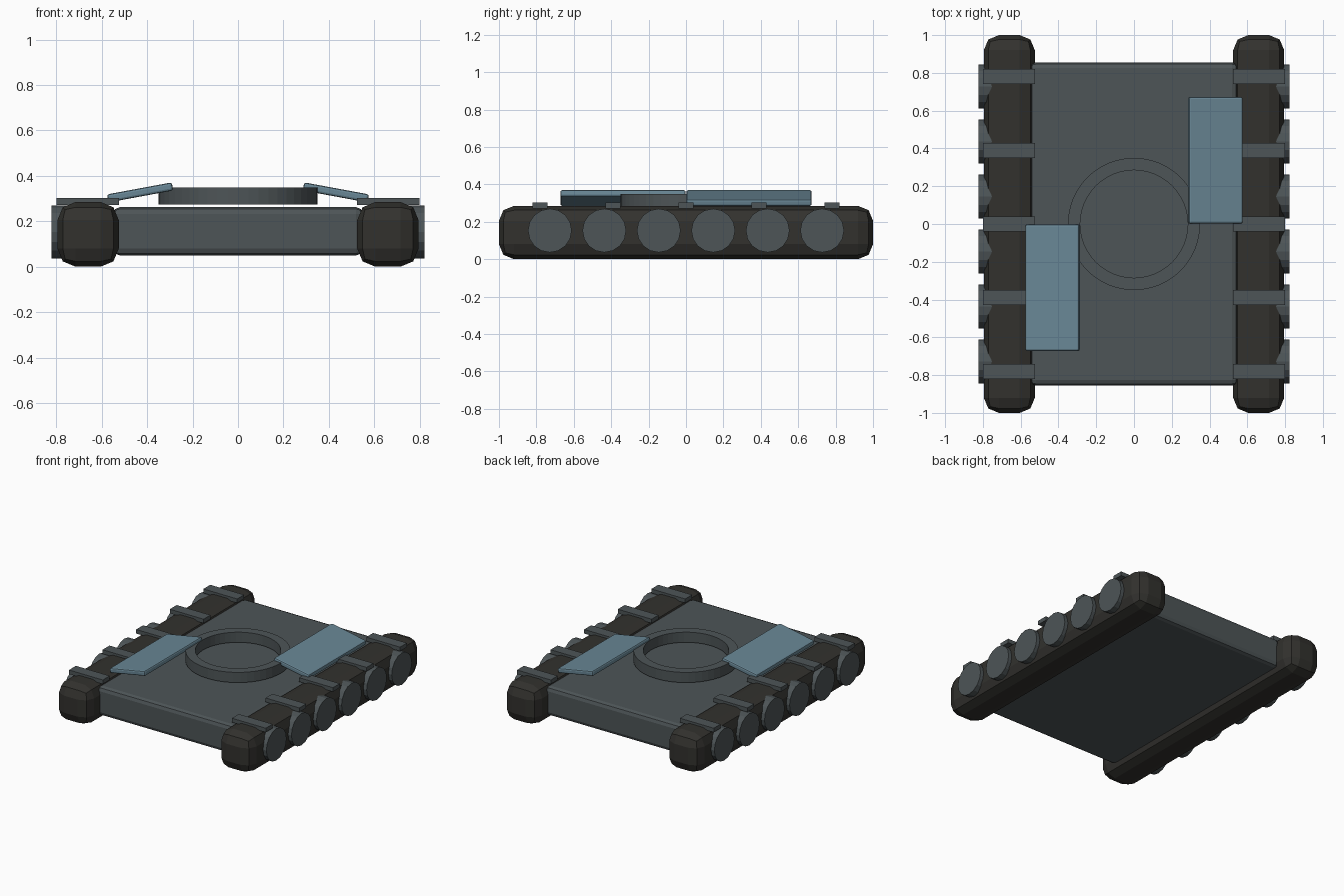
import bpy, bmesh, math
from mathutils import Matrix

if "Cube" in bpy.data.objects:
    bpy.data.objects.remove(bpy.data.objects["Cube"])


def material(name, rgb):
    m = bpy.data.materials.new(name)
    m.diffuse_color = (*rgb, 1)
    m.use_nodes = True
    m.node_tree.nodes["Principled BSDF"].inputs["Base Color"].default_value = m.diffuse_color
    return m


HULL = material("hull_grey", (0.075, 0.09, 0.095))
TRACK = material("track_dark", (0.032, 0.031, 0.027))
BLUE = material("panel_blue", (0.14, 0.24, 0.30))


def finish(name, bm, mat):
    me = bpy.data.meshes.new(name)
    bmesh.ops.recalc_face_normals(bm, faces=bm.faces)
    bm.to_mesh(me)
    bm.free()
    me.materials.append(mat)
    ob = bpy.data.objects.new(name, me)
    bpy.context.collection.objects.link(ob)
    return ob


def box(name, size, loc, mat, bevel=0, segments=2, tilt=0):
    bm = bmesh.new()
    bmesh.ops.create_cube(bm, size=1, matrix=Matrix.Diagonal((*size, 1)))
    if bevel:
        bmesh.ops.bevel(bm, geom=bm.edges[:], offset=bevel, segments=segments,
                        profile=0.5, affect='EDGES')
    ob = finish(name, bm, mat)
    ob.location = loc
    ob.rotation_euler.y = tilt
    return ob


def wheel(name, radius, depth, loc):
    bm = bmesh.new()
    bmesh.ops.create_cone(bm, cap_ends=True, segments=16, radius1=radius,
                          radius2=radius, depth=depth)
    ob = finish(name, bm, HULL)
    ob.location = loc
    ob.rotation_euler.y = math.pi / 2
    return ob


# hull
box("hull", (1.10, 1.71, 0.213), (0, 0, 0.161), HULL, 0.03)

# turret ring: rectangular section swept around z
bm = bmesh.new()
n = 48
section = [(0.285, 0.278), (0.35, 0.278), (0.35, 0.353), (0.285, 0.353)]
loops = [[bm.verts.new((r * math.cos(2 * math.pi * i / n),
                        r * math.sin(2 * math.pi * i / n), z))
          for r, z in section] for i in range(n)]
for i in range(n):
    a, b = loops[i], loops[(i + 1) % n]
    for j in range(4):
        k = (j + 1) % 4
        bm.faces.new((a[j], b[j], b[k], a[k]))
finish("turret_ring", bm, HULL)

for s, side in ((-1, "left"), (1, "right")):
    # track with heavily rounded edges
    box(f"{side}_track", (0.27, 2.0, 0.285), (s * 0.66, 0, 0.1475), TRACK, 0.08)
    # road wheels
    for i in range(6):
        wheel(f"{side}_wheel_{i + 1}", 0.117, 0.10,
              (s * 0.772, -0.728 + i * 0.2912, 0.158))
    # cleats across the track
    for i in range(5):
        box(f"{side}_cleat_{i + 1}", (0.275, 0.08, 0.03),
            (s * 0.6625, -0.78 + i * 0.39, 0.292), HULL)
    # sloped blue deck panel, staggered front to back
    box(f"{side}_deck_panel", (0.29, 0.67, 0.036), (s * 0.431, s * 0.337, 0.332),
        BLUE, 0.01, 2, s * math.radians(10.5))

# rest the model on the ground
for ob in bpy.context.collection.objects:
    ob.location.z -= 0.005
